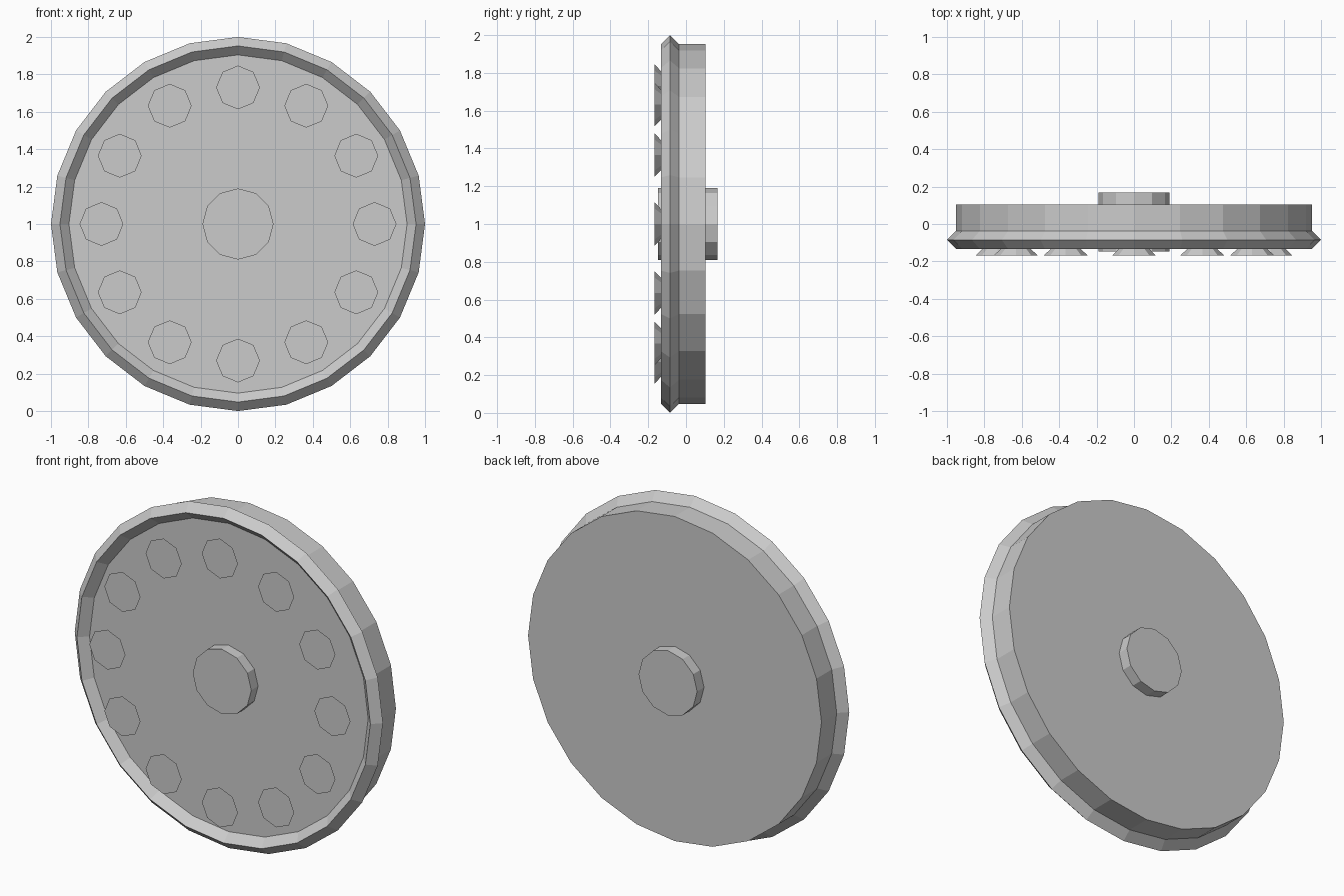
import bpy
from math import sin, cos, pi

cube = bpy.data.objects.get("Cube")
if cube:
    bpy.data.objects.remove(cube, do_unlink=True)

grey = bpy.data.materials.new("plain_grey")
grey.use_nodes = True
colour = (0.6, 0.6, 0.6, 1)
grey.diffuse_color = colour
grey.node_tree.nodes["Principled BSDF"].inputs["Base Color"].default_value = colour

FACING = (pi / 2, 0, 0)  # turns a primitive's axis to point at the front


def finish(name):
    obj = bpy.context.object
    obj.name = name
    obj.data.materials.append(grey)
    return obj


def cylinder(name, sides, radius, front, back):
    bpy.ops.mesh.primitive_cylinder_add(
        vertices=sides, radius=radius, depth=back - front,
        location=(0, (front + back) / 2, 1), rotation=FACING)
    return finish(name)


# Wheel body and the hub that pokes through both sides
cylinder("wheel_disc", 24, 0.952, -0.085, 0.104)
cylinder("hub", 12, 0.19, -0.148, 0.168)

# Diamond-section flange around the front edge
bpy.ops.mesh.primitive_torus_add(
    major_segments=24, minor_segments=4, major_radius=0.952, minor_radius=0.048,
    location=(0, -0.085, 1), rotation=FACING)
finish("flange")

# Ring of studs: cones with their wide ends forward, points sunk in the disc
STUDS, RING, FRONT, DEPTH = 12, 0.73, -0.168, 0.11
for i in range(STUDS):
    a = 2 * pi * i / STUDS
    bpy.ops.mesh.primitive_cone_add(
        vertices=8, radius1=0, radius2=0.117, depth=DEPTH,
        location=(RING * sin(a), FRONT + DEPTH / 2, 1 + RING * cos(a)),
        rotation=FACING)
    finish(f"stud_{i + 1}")
